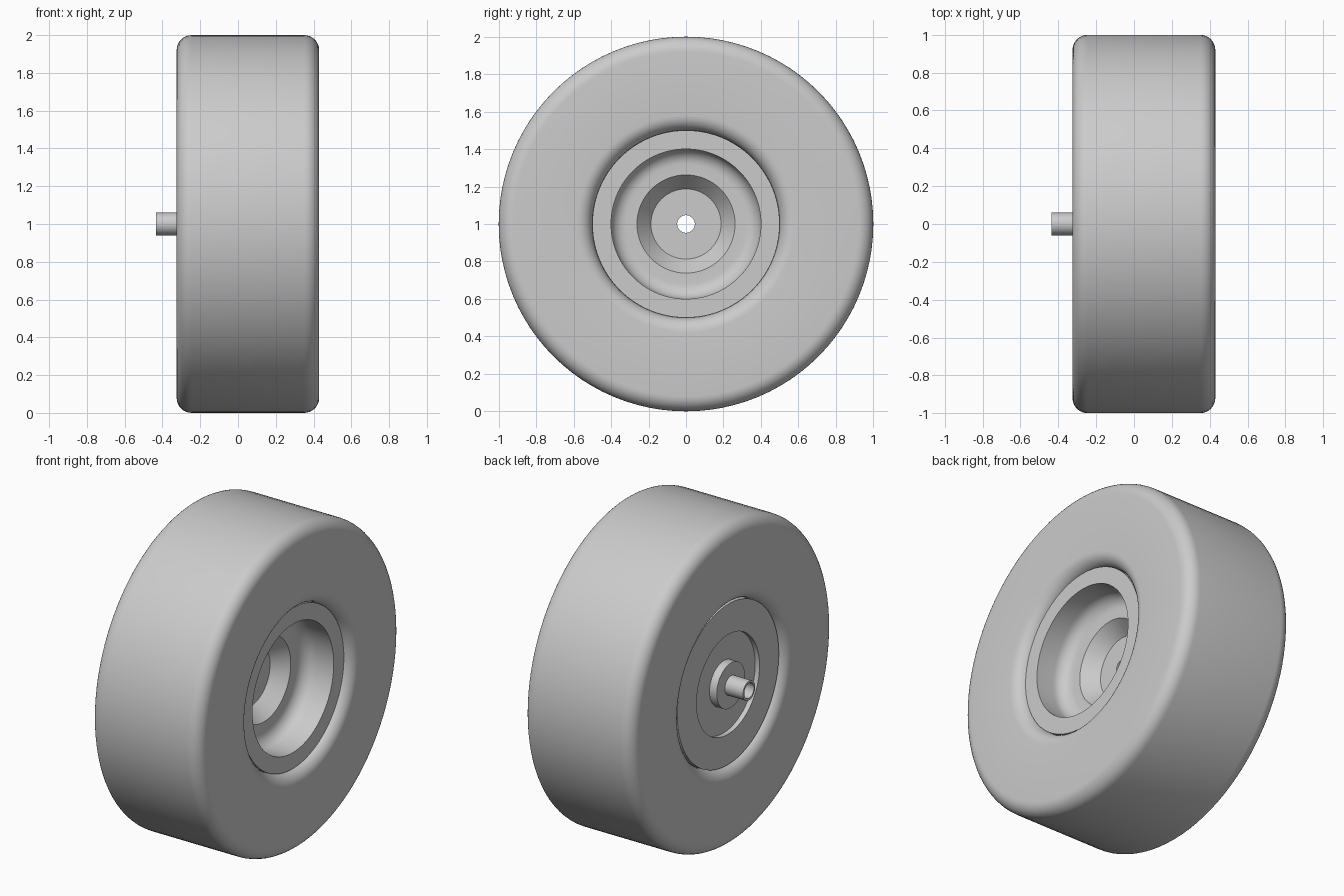
import bpy
import bmesh
import math
from mathutils import Vector

cube = bpy.data.objects.get("Cube")
if cube:
    bpy.data.objects.remove(cube, do_unlink=True)

SEGMENTS = 96

grey = bpy.data.materials.new("plain grey")
grey.use_nodes = True
colour = (0.6, 0.6, 0.6, 1)
grey.diffuse_color = colour
grey.node_tree.nodes["Principled BSDF"].inputs["Base Color"].default_value = colour


def rounded(profile, steps=8):
    """Replace each (x, radius, fillet) corner that has a fillet by an arc."""
    result = []
    count = len(profile)
    for i, (x, r, fillet) in enumerate(profile):
        corner = Vector((x, 0, r))
        if not fillet:
            result.append(corner)
            continue
        before = profile[i - 1]
        after = profile[(i + 1) % count]
        a = (Vector((before[0], 0, before[1])) - corner).normalized()
        b = (Vector((after[0], 0, after[1])) - corner).normalized()
        # The filleted corners are all square
        centre = corner + (a + b) * fillet
        for s in range(steps + 1):
            t = math.pi / 2 * s / steps
            result.append(centre - b * fillet * math.cos(t) - a * fillet * math.sin(t))
    return result


def lathe(name, profile):
    """Turn a closed profile about the x axis through the wheel centre."""
    bm = bmesh.new()
    verts = [bm.verts.new(p) for p in rounded(profile)]
    edges = [bm.edges.new((v, verts[i - 1])) for i, v in enumerate(verts)]
    bmesh.ops.spin(bm, geom=verts + edges, cent=(0, 0, 0), axis=(1, 0, 0),
                   angle=math.tau, steps=SEGMENTS)
    bmesh.ops.remove_doubles(bm, verts=bm.verts[:], dist=0.0001)
    bmesh.ops.recalc_face_normals(bm, faces=bm.faces[:])
    mesh = bpy.data.meshes.new(name)
    bm.to_mesh(mesh)
    bm.free()
    mesh.materials.append(grey)
    obj = bpy.data.objects.new(name, mesh)
    obj.location.z = 1
    bpy.context.collection.objects.link(obj)
    bpy.ops.object.select_all(action="DESELECT")
    obj.select_set(True)
    bpy.context.view_layer.objects.active = obj
    bpy.ops.object.shade_smooth_by_angle(angle=math.radians(30))
    return obj


# Tire with rounded shoulders and rounded inner lips
lathe("tire", [
    (-0.325, 1, 0.08), (0.43, 1, 0.08),
    (0.43, 0.5, 0.08), (0.34, 0.5, 0), (0.34, 0.49, 0),
    (-0.235, 0.49, 0), (-0.235, 0.5, 0), (-0.325, 0.5, 0.08),
])

# Hub: deep dish and tapered seat outside, shallow recess and boss inside
BORE = 0.047
lathe("hub", [
    (0.38, 0.5, 0), (0.38, 0.4, 0), (0.18, 0.4, 0.08),
    (0.18, 0.262, 0), (0.09, 0.187, 0), (0.09, BORE, 0),
    (-0.31, BORE, 0), (-0.31, 0.14, 0), (-0.26, 0.14, 0),
    (-0.26, 0.31, 0), (-0.29, 0.31, 0), (-0.29, 0.5, 0),
])

# Hollow axle stub
lathe("axle_tube", [
    (-0.435, 0.06, 0), (-0.435, BORE, 0),
    (-0.3, BORE, 0), (-0.3, 0.06, 0),
])
